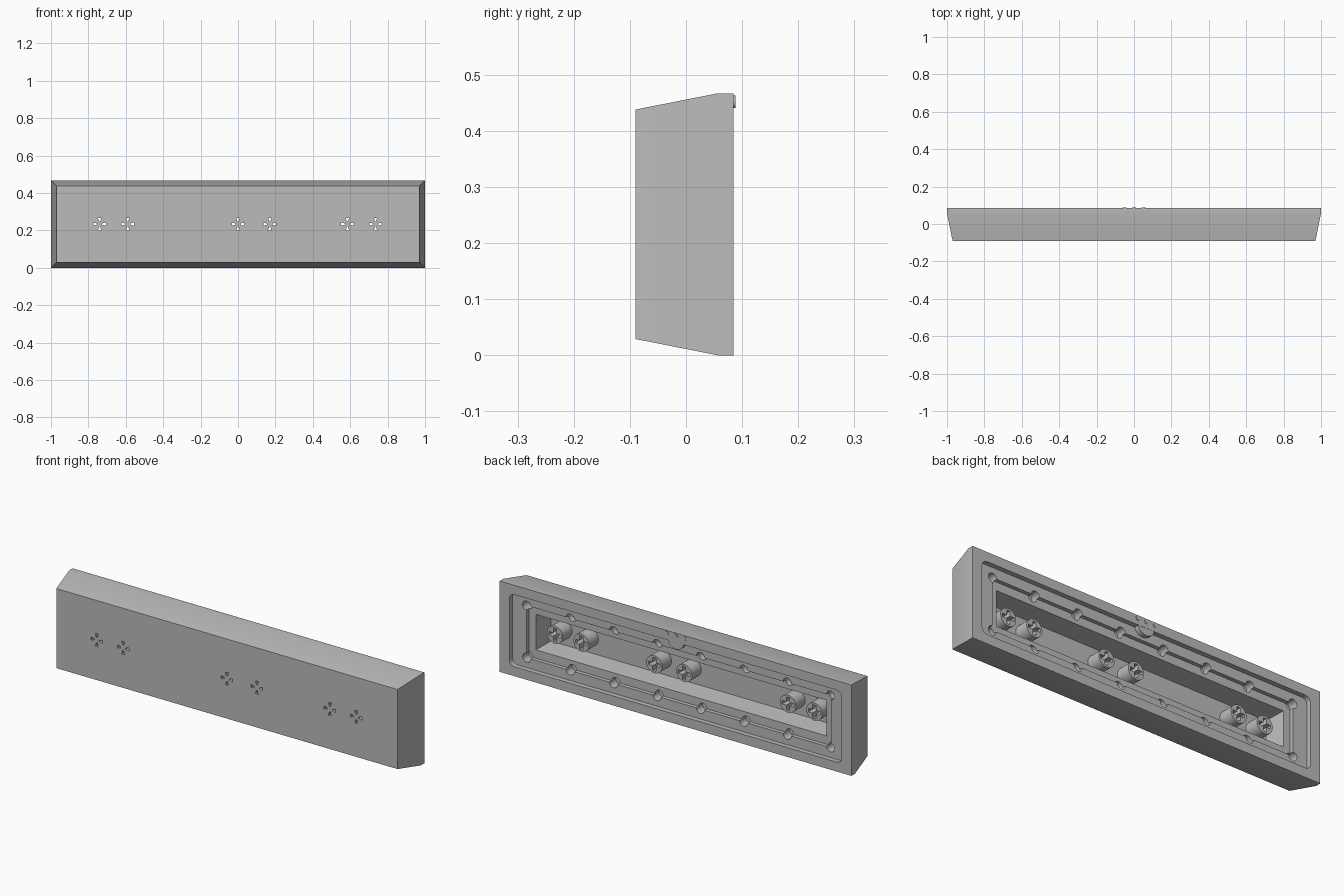
import bpy, bmesh, math

MID = 0.2335          # height of the part's centre line
BACK = 0.085          # y of the open rim
LEDGE, STEP, FLOOR = 0.06, 0.04, -0.06
STEMS = (-0.74, -0.59, 0.0, 0.17, 0.585, 0.735)

cube = bpy.data.objects.get("Cube")
if cube:
    bpy.data.objects.remove(cube, do_unlink=True)

grey = bpy.data.materials.new("neutral grey")
grey.use_nodes = True
colour = (0.5, 0.5, 0.5, 1)
grey.diffuse_color = colour
grey.node_tree.nodes["Principled BSDF"].inputs["Base Color"].default_value = colour


def rect(hx, hz, radius=0.0, x=0.0, z=MID):
    """Rectangle outline, with rounded corners if a radius is given."""
    steps = 6 if radius else 1
    points = []
    for q, (sx, sz) in enumerate(((1, 1), (-1, 1), (-1, -1), (1, -1))):
        for i in range(steps):
            a = math.pi / 2 * (q + (i / (steps - 1) if steps > 1 else 0))
            points.append((x + sx * (hx - radius) + radius * math.cos(a),
                           z + sz * (hz - radius) + radius * math.sin(a))
                          if radius else (x + sx * hx, z + sz * hz))
    return points


def circle(x, z, r, n=24):
    return [(x + r * math.cos(math.tau * i / n), z + r * math.sin(math.tau * i / n))
            for i in range(n)]


def loft(name, *sections):
    """Closed solid through outlines placed along y."""
    bm = bmesh.new()
    loops = [[bm.verts.new((x, y, z)) for x, z in outline] for y, outline in sections]
    for a, b in zip(loops, loops[1:]):
        for i in range(len(a)):
            j = (i + 1) % len(a)
            bm.faces.new((a[i], a[j], b[j], b[i]))
    bm.faces.new(loops[0])
    bm.faces.new(loops[-1])
    bmesh.ops.recalc_face_normals(bm, faces=bm.faces)
    mesh = bpy.data.meshes.new(name)
    bm.to_mesh(mesh)
    bm.free()
    mesh.materials.append(grey)
    obj = bpy.data.objects.new(name, mesh)
    bpy.context.collection.objects.link(obj)
    return obj


def combine(target, others, operation):
    """Apply booleans to the target and remove the helper solids."""
    bpy.context.view_layer.objects.active = target
    for other in others:
        mod = target.modifiers.new("shape", "BOOLEAN")
        mod.operation, mod.object, mod.solver = operation, other, "EXACT"
        bpy.ops.object.modifier_apply(modifier=mod.name)
        bpy.data.objects.remove(other, do_unlink=True)


# Tapered outer shell
shell = loft("shell", (-0.09, rect(0.97, 0.2045)), (0.057, rect(1, MID)), (BACK, rect(1, MID)))

# Terraced recess, stepped down from the rim to the inner floor
combine(shell, [
    loft("rim_cut", (LEDGE, rect(0.945, 0.185, 0.03)), (0.12, rect(0.945, 0.185, 0.03))),
    loft("ledge_cut", (STEP, rect(0.865, 0.134)), (0.11, rect(0.865, 0.134))),
    loft("cavity_cut", (FLOOR, rect(0.81, 0.08)), (0.1, rect(0.835, 0.098))),
], "DIFFERENCE")

# Round notches along both long sides of the ledge
combine(shell, [loft("notch_cut", (0.01, circle(x, z, 0.023)), (0.1, circle(x, z, 0.023)))
                for z in (MID - 0.134, MID + 0.134)
                for x in [-0.864 + 1.728 * i / 7 for i in range(8)]], "DIFFERENCE")

# Round stems standing on the inner floor
combine(shell, [loft("stem", (FLOOR - 0.01, circle(x, MID, 0.045, 32)),
                     (0.015, circle(x, MID, 0.045, 32))) for x in STEMS], "UNION")

# Cross sockets in the stems, with four flared openings through the front
cutters = []
for sx in STEMS:
    arms = ((0.034, 0.009), (0.009, 0.034))
    cutters += [loft("socket_cut", (FLOOR, rect(a, b, x=sx)), (0.03, rect(a, b, x=sx)))
                for a, b in arms]
    for k in range(4):
        c, s = (1, 0, -1, 0)[k], (0, 1, 0, -1)[k]
        wedge = [(sx + c * u - s * v, MID + s * u + c * v)
                 for u, v in ((0.014, -0.003), (0.033, -0.0085), (0.033, 0.0085), (0.014, 0.003))]
        cutters.append(loft("opening_cut", (-0.12, wedge), (FLOOR + 0.01, wedge)))
combine(shell, cutters, "DIFFERENCE")

# Rounded tab under the middle of the upper rim
tab = [(0.045 * math.cos(math.pi * i / 12), MID + 0.187 - 0.038 * math.sin(math.pi * i / 12))
       for i in range(13)]
parts = [shell, loft("rim_tab", (STEP, tab), (BACK - 0.001, tab))]

# Three marker dots on the upper rim
parts += [loft("marker_dot", (0.08, circle(x, 0.452, 0.011)), (0.088, circle(x, 0.452, 0.011)))
          for x in (-0.05, 0, 0.05)]

bpy.ops.object.select_all(action="DESELECT")
for part in parts:
    part.select_set(True)
bpy.context.view_layer.objects.active = shell
bpy.ops.object.shade_smooth_by_angle()
